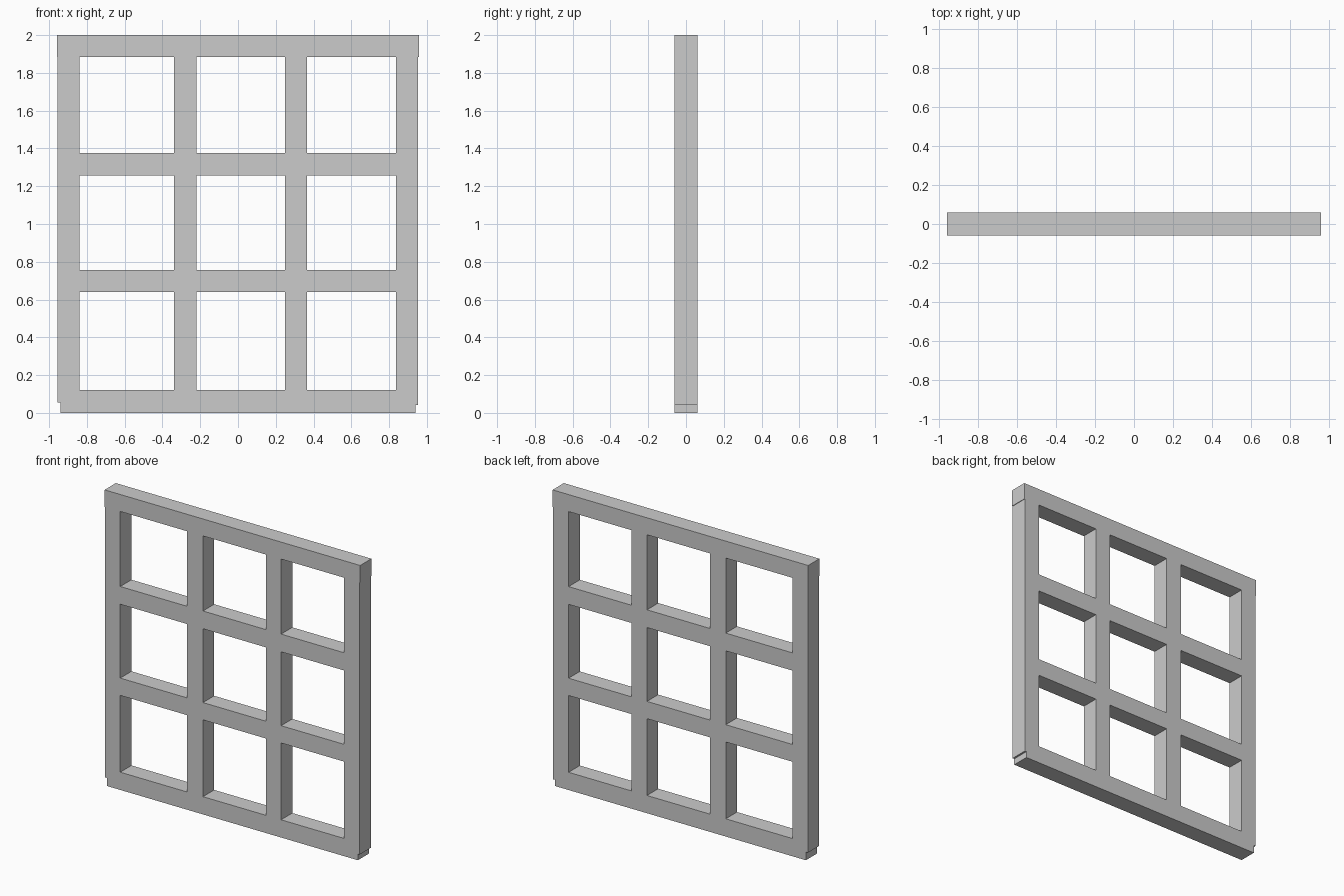
import bpy, bmesh

if "Cube" in bpy.data.objects:
    bpy.data.objects.remove(bpy.data.objects["Cube"])

HALF_DEPTH = 0.06

# Bars of the lattice as front rectangles: x0, x1, z0, z1
posts = [(-0.955, -0.84, 0.055, 1.885), (-0.34, -0.22, 0, 2),
         (0.25, 0.365, 0, 2), (0.837, 0.953, 0.042, 1.885)]
rails = [(-0.94, 0.94, 0, 0.12), (-0.953, 0.95, 0.64, 0.757),
         (-0.953, 0.95, 1.257, 1.377), (-0.957, 0.957, 1.885, 2)]
bars = posts + rails


def merged_bars(name, bars):
    """Fuse crossing bars into one flat sheet, then extrude it to depth."""
    xs = sorted({v for b in bars for v in b[:2]})
    zs = sorted({v for b in bars for v in b[2:]})
    bm = bmesh.new()
    grid = {}

    def vert(i, k):
        if (i, k) not in grid:
            grid[i, k] = bm.verts.new((xs[i], -HALF_DEPTH, zs[k]))
        return grid[i, k]

    for i in range(len(xs) - 1):
        for k in range(len(zs) - 1):
            x, z = (xs[i] + xs[i + 1]) / 2, (zs[k] + zs[k + 1]) / 2
            if any(b[0] < x < b[1] and b[2] < z < b[3] for b in bars):
                bm.faces.new((vert(i, k), vert(i + 1, k),
                              vert(i + 1, k + 1), vert(i, k + 1)))
    ext = bmesh.ops.extrude_face_region(bm, geom=bm.faces[:], use_keep_orig=True)
    moved = [g for g in ext["geom"] if isinstance(g, bmesh.types.BMVert)]
    bmesh.ops.translate(bm, verts=moved, vec=(0, 2 * HALF_DEPTH, 0))
    bmesh.ops.recalc_face_normals(bm, faces=bm.faces[:])
    mesh = bpy.data.meshes.new(name)
    bm.to_mesh(mesh)
    bm.free()
    obj = bpy.data.objects.new(name, mesh)
    bpy.context.collection.objects.link(obj)
    return obj


# Nine-opening window lattice
merged_bars("lattice_frame", bars)
